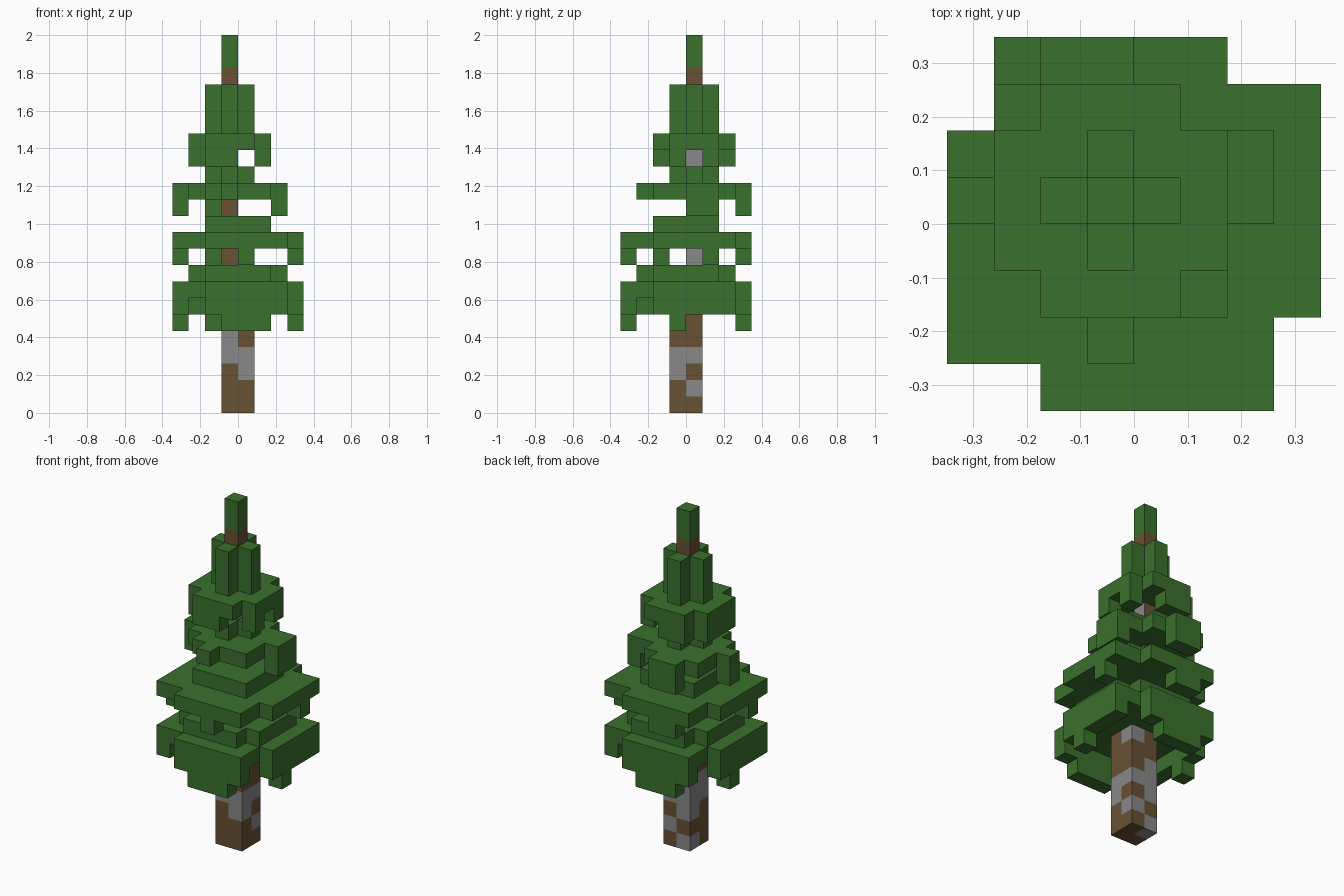
import bpy
import bmesh
from mathutils import Vector

CELL = 2 / 23  # edge of one block

old = bpy.data.objects.get("Cube")
if old:
    bpy.data.objects.remove(old, do_unlink=True)


def make_material(name, rgb):
    mat = bpy.data.materials.new(name)
    mat.use_nodes = True
    color = (*rgb, 1)
    mat.diffuse_color = color
    mat.node_tree.nodes["Principled BSDF"].inputs["Base Color"].default_value = color
    return mat


leaf_green = make_material("leaf green", (0.042, 0.162, 0.026))
bark_brown = make_material("bark brown", (0.136, 0.082, 0.033))
bark_grey = make_material("bark grey", (0.246, 0.246, 0.246))


def block(x0, x1, y0, y1):
    """Cells of a rectangle, both ends included."""
    return {(x, y) for x in range(x0, x1 + 1) for y in range(y0, y1 + 1)}


def cut_square(x0, x1, y0, y1):
    """Rectangle without its four corners."""
    return block(x0, x1, y0, y1) - {(x, y) for x in (x0, x1) for y in (y0, y1)}


def at(flat, *levels):
    return {(x, y, z) for x, y in flat for z in levels}


# Footprints of the branch tiers
wide = (block(-4, 3, -2, 1) | block(-3, 3, 2, 2) | block(-3, 1, 3, 3)
        | block(-4, 2, -3, -3) | block(-2, 2, -4, -4))
wide_rim = {(x, y) for x, y in wide if x in (-4, 3) or y in (-4, 3)}
cross = cut_square(-2, 0, -1, 1)
round_tier = cut_square(-3, 1, -2, 2)
middle = (round_tier | block(-2, -1, 3, 3) | block(2, 2, 0, 1)
          | {(1, -2), (-1, -3), (-4, 0), (-3, 2)})

# Trunk: thick below, one block wide above
thick = block(-1, 0, -1, 0)
trunk = at(thick, *range(7)) | at({(-1, 0)}, *range(7, 21))

parts = {
    "lowest_branches": (at(wide, 7) | at(wide_rim, 6)
                        | at(block(-1, 1, -4, -4) | block(-2, 0, 3, 3)
                             | {(3, -1), (-4, 0)}, 5)),
    "lower_collar": at(cut_square(-3, 2, -3, 2), 8),
    "lower_branches": (at(wide, 10)
                       | at({(0, -4), (-1, 3), (-2, 3), (3, 1), (-4, -2)}, 9)),
    "middle_collar": at(block(-2, 1, -2, 1), 11),
    "middle_branches": (at(middle, 13)
                        | at(block(-2, -1, 3, 3) | block(2, 2, 0, 1) | {(-4, 0)}, 12)),
    "upper_collar": at(cross, 14),
    "upper_branches": (at(round_tier, 16)
                       | at(block(-2, -1, -2, -2) | block(-2, -1, 2, 2)
                            | block(-3, -3, -1, 1) | {(1, -1), (1, 1)}, 15)),
    "crown": at(cross, 17, 18, 19),
    "tip": at({(-1, 0)}, 21, 22),
}
occupied = trunk.union(*parts.values())

# Grey patches on the thick trunk, by column and level
patches = {(-1, -1): (3, 4), (0, -1): (2, 3), (0, 0): (1, 3, 6), (-1, 0): (0, 2, 3, 4)}


def is_grey(cell, normal):
    x, y, z = cell
    if z < 7:
        return z in patches[(x, y)]
    return z in (9, 15) and normal.x > 0


def build(name, cells, materials, rule=None):
    """Make the outer skin of a set of block cells."""
    bm = bmesh.new()
    for cell in sorted(cells):
        for axis in range(3):
            for sign in (-1, 1):
                n = Vector((0, 0, 0))
                n[axis] = sign
                if tuple(int(c + d) for c, d in zip(cell, n)) in occupied:
                    continue
                u, v = Vector((0, 0, 0)), Vector((0, 0, 0))
                u[(axis + 1) % 3] = 0.5
                v[(axis + 2) % 3] = 0.5 * sign
                mid = Vector(cell) + Vector((0.5, 0.5, 0.5)) + n * 0.5
                ring = (mid - u - v, mid + u - v, mid + u + v, mid - u + v)
                face = bm.faces.new([bm.verts.new(p * CELL) for p in ring])
                if rule and rule(cell, n):
                    face.material_index = 1
    bmesh.ops.remove_doubles(bm, verts=bm.verts, dist=CELL / 100)
    bmesh.ops.dissolve_limit(bm, angle_limit=0.01, verts=bm.verts, edges=bm.edges,
                             delimit={'MATERIAL'})
    mesh = bpy.data.meshes.new(name)
    bm.to_mesh(mesh)
    bm.free()
    for mat in materials:
        mesh.materials.append(mat)
    bpy.context.collection.objects.link(bpy.data.objects.new(name, mesh))


build("trunk", trunk, (bark_brown, bark_grey), is_grey)
for part_name, part_cells in parts.items():
    build(part_name, part_cells - trunk, (leaf_green,))
